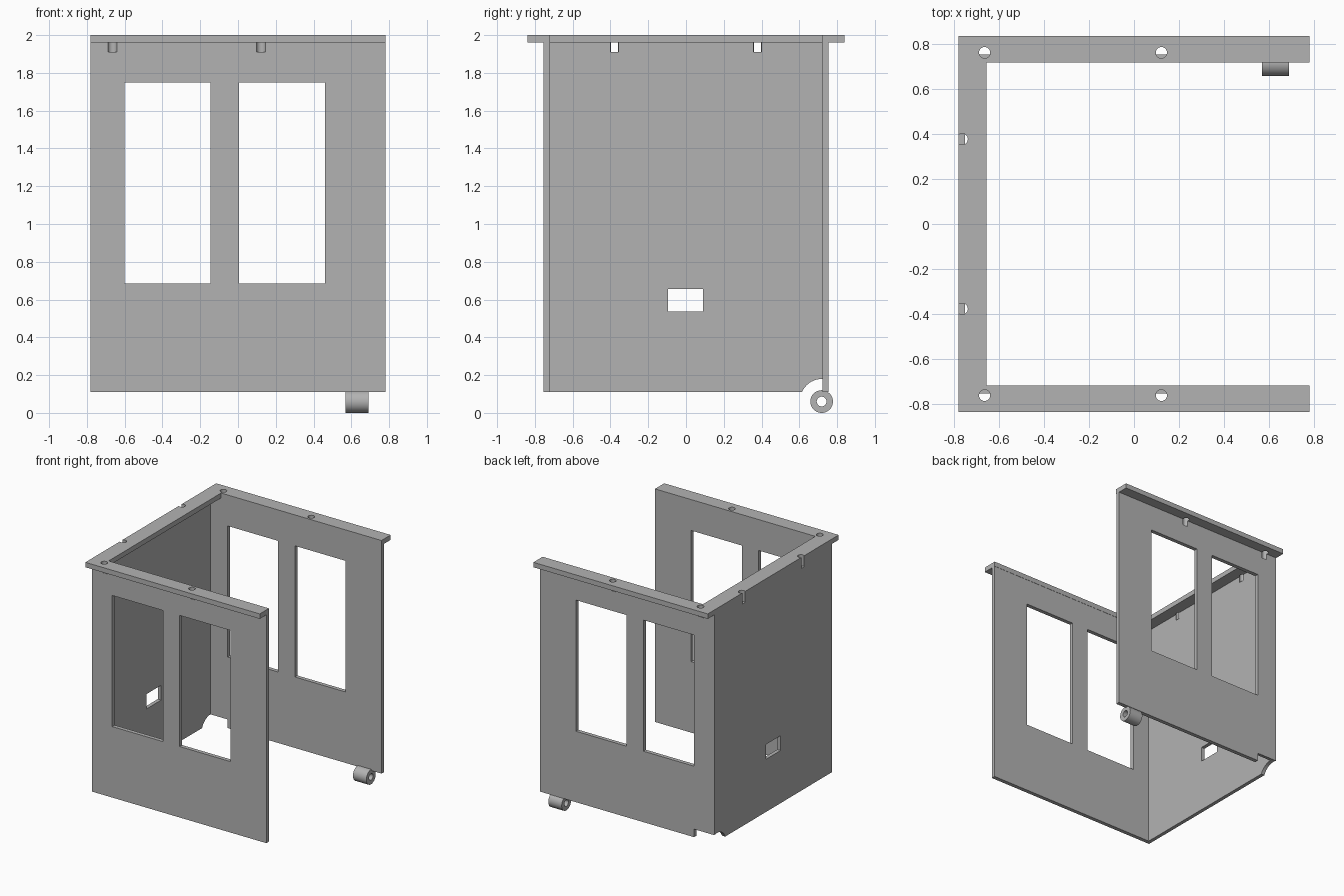
import bpy, bmesh, math
from mathutils import Matrix, Vector

cube = bpy.data.objects.get("Cube")
if cube:
    bpy.data.objects.remove(cube, do_unlink=True)

grey = bpy.data.materials.new("plain grey")
grey.use_nodes = True
COLOUR = (0.45, 0.45, 0.45, 1)
grey.diffuse_color = COLOUR
grey.node_tree.nodes["Principled BSDF"].inputs["Base Color"].default_value = COLOUR

X = 0.782             # half length
WALL_OUT, WALL_IN = 0.754, 0.722
RIM_OUT, RIM_IN = 0.838, 0.72
BOTTOM, RIM_Z, TOP = 0.11, 1.96, 2.0


def add_object(name, bm):
    bmesh.ops.recalc_face_normals(bm, faces=bm.faces)
    mesh = bpy.data.meshes.new(name)
    bm.to_mesh(mesh)
    bm.free()
    mesh.materials.append(grey)
    obj = bpy.data.objects.new(name, mesh)
    bpy.context.collection.objects.link(obj)
    return obj


def u_prism(name, y_out, y_in, x_in, z0, z1):
    """Three-sided band, open towards +x."""
    outline = [(X, -y_out), (X, -y_in), (x_in, -y_in), (x_in, y_in),
               (X, y_in), (X, y_out), (-X, y_out), (-X, -y_out)]
    bm = bmesh.new()
    face = bm.faces.new([bm.verts.new((x, y, z0)) for x, y in outline])
    top = bmesh.ops.extrude_face_region(bm, geom=[face])["geom"]
    bmesh.ops.translate(bm, vec=(0, 0, z1 - z0),
                        verts=[v for v in top if isinstance(v, bmesh.types.BMVert)])
    return add_object(name, bm)


def box(name, lo, hi):
    lo, hi = Vector(lo), Vector(hi)
    bm = bmesh.new()
    bmesh.ops.create_cube(bm, size=1, matrix=Matrix.Translation((lo + hi) / 2)
                          @ Matrix.Diagonal((*(hi - lo), 1)))
    return add_object(name, bm)


def cylinder(name, centre, radius, length, along_x=False, sides=32):
    turn = Matrix.Rotation(math.pi / 2, 4, 'Y') if along_x else Matrix()
    bm = bmesh.new()
    bmesh.ops.create_cone(bm, cap_ends=True, segments=sides, radius1=radius,
                          radius2=radius, depth=length,
                          matrix=Matrix.Translation(centre) @ turn)
    return add_object(name, bm)


def cut(obj, cutters):
    bpy.context.view_layer.objects.active = obj
    for cutter in cutters:
        mod = obj.modifiers.new("cut", 'BOOLEAN')
        mod.operation, mod.solver, mod.object = 'DIFFERENCE', 'EXACT', cutter
        bpy.ops.object.modifier_apply(modifier=mod.name)


def smooth(obj):
    bpy.ops.object.select_all(action='DESELECT')
    obj.select_set(True)
    bpy.context.view_layer.objects.active = obj
    bpy.ops.object.shade_smooth_by_angle(angle=math.radians(30))


# Walls and top rim
walls = u_prism("walls", WALL_OUT, WALL_IN, -0.752, BOTTOM, RIM_Z)
rim = u_prism("top_rim", RIM_OUT, RIM_IN, -0.656, RIM_Z, TOP)

# Window openings through front and back, and the small side opening
openings = [box("window_cutter", (x, -1, 0.685), (x + 0.455, 1, 1.748))
            for x in (-0.6, 0.005)]
openings.append(box("side_opening_cutter", (-1, -0.095, 0.537), (-0.7, 0.09, 0.657)))

# Rounded hinge clearance at the closed back corner
openings.append(cylinder("hinge_cutter", (-0.8, 0.72, 0.065), 0.115, 0.4, True, 48))

# Screw holes through the rim, running a little way down the walls
hole_spots = [(x, side * 0.763) for x in (-0.665, 0.122) for side in (-1, 1)]
hole_spots += [(-0.765, side * 0.378) for side in (-1, 1)]
holes = [cylinder("screw_cutter", (x, y, 2.01), 0.025, 0.2) for x, y in hole_spots]

cut(walls, openings + holes)
cut(rim, holes)

# Hinge barrel under the open end of the back wall
barrel = cylinder("hinge_barrel", (0.63, 0.718, 0.06), 0.06, 0.12, True, 48)
bore = cylinder("bore_cutter", (0.63, 0.718, 0.06), 0.026, 0.3, True)
cut(barrel, [bore])

for helper in openings + holes + [bore]:
    bpy.data.objects.remove(helper, do_unlink=True)
for part in (walls, rim, barrel):
    smooth(part)
